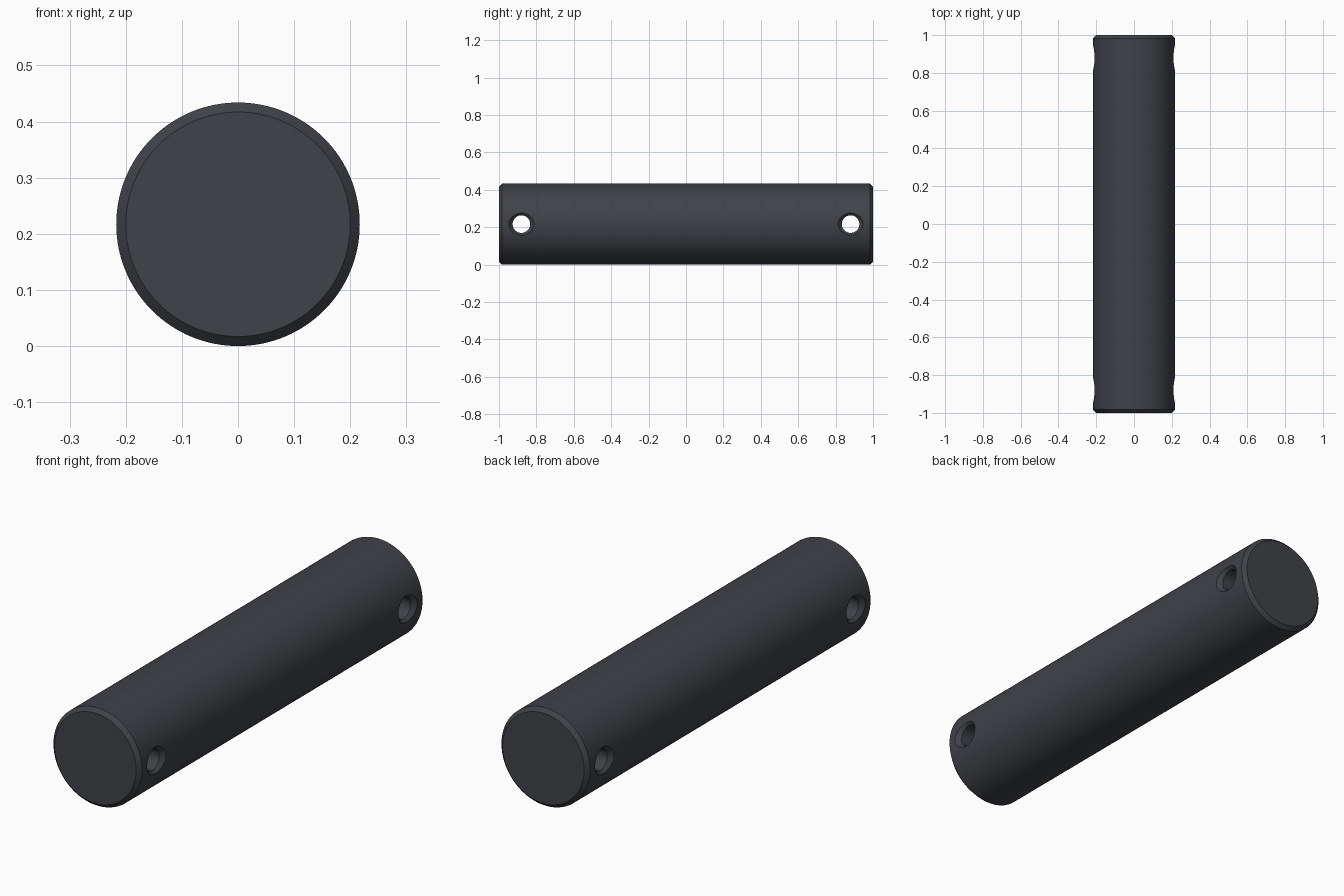
import bpy, bmesh, math
from mathutils import Matrix

if "Cube" in bpy.data.objects:
    bpy.data.objects.remove(bpy.data.objects["Cube"])

R, HALF, CHAMFER = 0.217, 1.0, 0.017
HOLE_R, HOLE_Y = 0.047, 0.88


def revolve(name, profile, segments, axis_matrix):
    """Closed solid of revolution from (radius, height) points around z."""
    bm = bmesh.new()
    rings = []
    for r, h in profile:
        rings.append([bm.verts.new((r * math.cos(2 * math.pi * i / segments),
                                    r * math.sin(2 * math.pi * i / segments), h))
                      for i in range(segments)])
    for a, b in zip(rings, rings[1:]):
        for i in range(segments):
            j = (i + 1) % segments
            bm.faces.new((a[i], a[j], b[j], b[i]))
    bm.faces.new(rings[0][::-1])
    bm.faces.new(rings[-1])
    bmesh.ops.transform(bm, matrix=axis_matrix, verts=bm.verts)
    bmesh.ops.recalc_face_normals(bm, faces=bm.faces)
    mesh = bpy.data.meshes.new(name)
    bm.to_mesh(mesh)
    bm.free()
    obj = bpy.data.objects.new(name, mesh)
    bpy.context.collection.objects.link(obj)
    return obj


# Pin body: chamfered cylinder along y
pin = revolve("pin", [(R - CHAMFER, -HALF), (R, -HALF + CHAMFER),
                      (R, HALF - CHAMFER), (R - CHAMFER, HALF)], 128,
              Matrix.Translation((0, 0, R)) @ Matrix.Rotation(math.pi / 2, 4, 'X'))

# Countersunk cross holes near both ends
for side in (-1, 1):
    cutter = revolve("hole_cutter", [(HOLE_R + 0.06, -0.257), (HOLE_R, -0.197),
                                     (HOLE_R, 0.197), (HOLE_R + 0.06, 0.257)], 64,
                     Matrix.Translation((0, side * HOLE_Y, R))
                     @ Matrix.Rotation(math.pi / 2, 4, 'Y'))
    bpy.context.view_layer.objects.active = pin
    mod = pin.modifiers.new("hole", 'BOOLEAN')
    mod.operation, mod.solver, mod.object = 'DIFFERENCE', 'EXACT', cutter
    bpy.ops.object.modifier_apply(modifier=mod.name)
    bpy.data.objects.remove(cutter)

# Dark steel finish
steel = bpy.data.materials.new("dark_steel")
steel.diffuse_color = (0.05, 0.054, 0.065, 1)
steel.use_nodes = True
steel.node_tree.nodes["Principled BSDF"].inputs["Base Color"].default_value = steel.diffuse_color
pin.data.materials.clear()
pin.data.materials.append(steel)

pin.select_set(True)
bpy.context.view_layer.objects.active = pin
bpy.ops.object.shade_smooth_by_angle(angle=math.radians(30))
